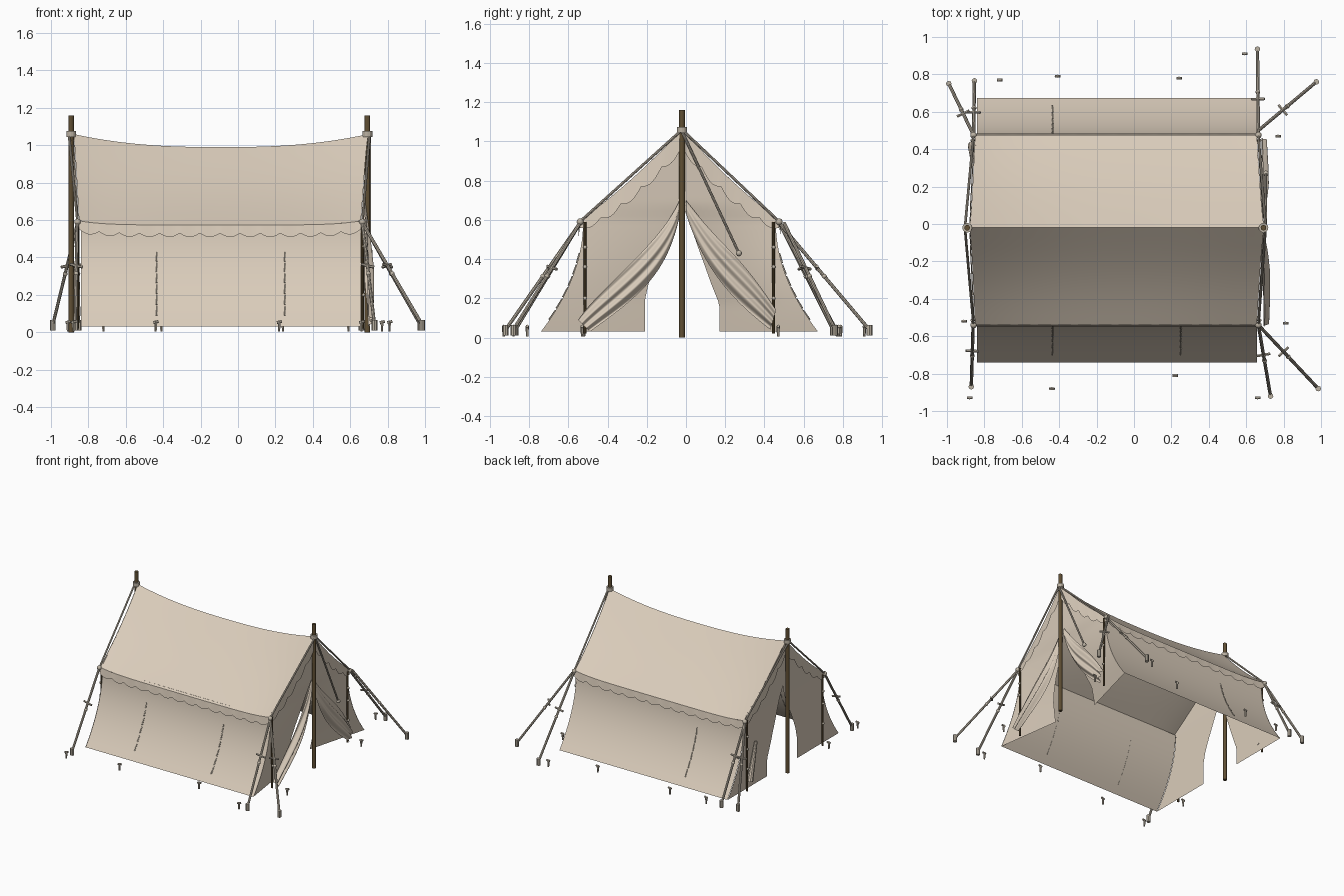
import bpy, bmesh, math
from mathutils import Vector

if "Cube" in bpy.data.objects:
    bpy.data.objects.remove(bpy.data.objects["Cube"])

def material(name, col):
    m = bpy.data.materials.new(name)
    m.diffuse_color = (*col, 1)
    m.use_nodes = True
    m.node_tree.nodes["Principled BSDF"].inputs["Base Color"].default_value = m.diffuse_color
    return m

CLOTH = material("beige canvas", (0.70, 0.605, 0.495))
ROPE = material("light grey rope", (0.50, 0.445, 0.365))
WOOD = material("dark wood", (0.115, 0.078, 0.034))

def finish(name, bm, mat, smooth=True):
    me = bpy.data.meshes.new(name)
    bm.to_mesh(me)
    bm.free()
    me.materials.append(mat)
    for p in me.polygons:
        p.use_smooth = smooth
    ob = bpy.data.objects.new(name, me)
    bpy.context.collection.objects.link(ob)
    return ob

def sheet(name, f, nu, nv, mat=CLOTH):
    """Cloth grid from a function of u, v in 0..1"""
    bm = bmesh.new()
    g = [[bm.verts.new(f(i / nu, j / nv)) for j in range(nv + 1)] for i in range(nu + 1)]
    for i in range(nu):
        for j in range(nv):
            bm.faces.new((g[i][j], g[i + 1][j], g[i + 1][j + 1], g[i][j + 1]))
    return finish(name, bm, mat)

def tube(name, p, q, r, mat, n=8, r2=None):
    p, q = Vector(p), Vector(q)
    bm = bmesh.new()
    bmesh.ops.create_cone(bm, cap_ends=True, segments=n, radius1=r,
                          radius2=r if r2 is None else r2, depth=(q - p).length)
    ob = finish(name, bm, mat, False)
    ob.location = (p + q) / 2
    ob.rotation_mode = 'QUATERNION'
    ob.rotation_quaternion = (q - p).to_track_quat('Z', 'Y')
    return ob

def knot(name, loc, r, mat=ROPE):
    bm = bmesh.new()
    bmesh.ops.create_icosphere(bm, subdivisions=2, radius=r)
    ob = finish(name, bm, mat)
    ob.location = loc
    return ob

def interp(pts, t):
    """Piecewise linear lookup in rising (t, value) pairs"""
    if t <= pts[0][0]:
        return pts[0][1]
    for (a, va), (b, vb) in zip(pts, pts[1:]):
        if t <= b:
            return va + (vb - va) * (t - a) / (b - a)
    return pts[-1][1]

YC = -0.02
EAVE = {-1: -0.54, 1: 0.475}
WALL = {-1: -0.525, 1: 0.458}
# Smooth concave flare of the side walls
wall_y = lambda s, z: WALL[s] + s * 0.215 * max(0, (0.59 - z) / 0.56) ** 2.0

# Roof: sagging ridge and sloping sides
def roof_point(s, u, v):
    t = abs(2 * u - 1)
    x0 = -0.88 + 0.03 * v ** 0.7
    x1 = 0.697 - 0.04 * v ** 0.7
    zr = 0.99 + 0.07 * t ** 2.5
    ze = 0.574 + 0.022 * t ** 6
    z = zr + (ze - zr) * v - 0.022 * math.sin(math.pi * v)
    return (x0 + (x1 - x0) * u, YC + (EAVE[s] - YC) * v, z)

for s, side in ((-1, "front"), (1, "back")):
    sheet(side + "_roof", lambda u, v: roof_point(s, u, v), 40, 10)

    # Scalloped valance below the eave
    def valance(u, v):
        x, y, z = roof_point(s, u, 1)
        return (x, y + s * 0.008 * v, z - v * (0.045 + 0.02 * abs(math.sin(14 * math.pi * u))))
    sheet(side + "_valance", valance, 112, 1)

    # Flared side wall
    def wall(u, v):
        z = 0.03 + 0.555 * v
        return (-0.84 + 1.497 * u, wall_y(s, z), z)
    sheet(side + "_wall", wall, 24, 14)

    # Hanging tie cords on the wall
    for x in ((-0.435, 0.25) if s < 0 else (-0.435,)):
        for k in range(6):
            z0 = 0.09 + k * 0.058
            z1 = z0 + 0.05
            tube("wall_cord", (x, wall_y(s, z0) + s * 0.002, z0),
                 (x + 0.003, wall_y(s, z1) + s * 0.002, z1), 0.005, ROPE, 5, 0.003)

# End walls with an arched opening, valance, roof edge ropes and eave poles
INNER = {-1: [(0.03, -0.21), (0.19, -0.21), (0.28, -0.19), (0.37, -0.155), (0.48, -0.103), (0.58, -0.056), (0.68, YC)],
         1: [(0.03, 0.17), (0.17, 0.17), (0.27, 0.13), (0.36, 0.098), (0.45, 0.065), (0.58, 0.02), (0.68, YC)]}
for e, end in ((-1, "left"), (1, "right")):
    base = 0.655 if e > 0 else -0.843
    lean = lambda z: base + e * 0.036 * max(0, (z - 0.6) / 0.45)
    ue = 1 if e > 0 else 0
    for s, side in ((-1, "front"), (1, "back")):
        edge = sorted((roof_point(s, ue, k / 12)[2], roof_point(s, ue, k / 12)[1]) for k in range(13))
        swing = (0.08 if s < 0 else 0.14) if e > 0 else 0

        def panel(u, v):
            z = 0.03 + 1.025 * v
            yo = wall_y(s, z) if z < 0.59 else interp(edge, z)
            yi = interp(INNER[s], z)
            x = lean(z) - swing * (1 - u) * max(0, 1 - z / 0.68)
            return (x, yi + (yo - yi) * u, z)
        sheet(f"{end}_{side}_end_wall", panel, 8, 40)

        def gable(u, v):
            x, y, z = roof_point(s, ue, u)
            d = (0.085 + 0.03 * abs(math.sin(5 * math.pi * u))) * (1 - 0.55 * u ** 4)
            return (x + e * (0.002 + 0.006 * v * min(1, 4 * u)), y, z - v * d)
        sheet(f"{end}_{side}_gable_valance", gable, 50, 2)

        px = 0.692 if e > 0 else -0.892
        cx = 0.665 if e > 0 else -0.858
        tube("roof_edge_rope", (px + e * 0.012, YC, 1.06), (cx, EAVE[s], 0.592), 0.007, ROPE)
        knot("eave_knot", (cx, EAVE[s], 0.59), 0.018)
        py = -0.515 if s < 0 else 0.447
        tube("eave_pole", (cx, py, 0.02), (cx, py, 0.59), 0.008, WOOD)
        for z in (0.2, 0.36, 0.46):
            knot("eave_pole_tie", (cx + e * 0.006, py, z), 0.01)

    # Main pole with lashing
    tube(end + "_main_pole", (px, YC, 0), (px, YC, 1.16), 0.015, WOOD, 12)
    tube("pole_lashing", (px, YC, 1.045), (px, YC, 1.075), 0.026, ROPE, 12)

# Tied-back door flaps: loose pleated sheets between two edge curves
UP = {-1: ((-0.03, 0.71), (-0.18, 0.485), (-0.39, 0.27), (-0.55, 0.09)),
      1: ((0.0, 0.70), (0.17, 0.5), (0.30, 0.36), (0.46, 0.14))}
LOW = {-1: ((-0.03, 0.63), (-0.12, 0.38), (-0.27, 0.20), (-0.49, 0.03)),
       1: ((0.0, 0.63), (0.1, 0.4), (0.24, 0.21), (0.43, 0.04))}

def along(pts, t):
    """Cubic through four evenly spaced points"""
    w = [math.prod((3 * t - j) / (i - j) for j in range(4) if j != i) for i in range(4)]
    return [sum(k * p[c] for k, p in zip(w, pts)) for c in (0, 1)]

for s, side in ((-1, "front"), (1, "back")):
    def flap(u, v):
        a, b = along(UP[s], u), along(LOW[s], u)
        x = 0.672 + (0.03 if s < 0 else 0.018) * u
        x += 0.03 * math.sin(math.pi * v) * (0.4 + 0.6 * math.sin(math.pi * u))
        x += 0.011 * math.sin(v * 5 * math.pi + 3.5 * u) * min(1, 2 * u)
        return (x, a[0] + (b[0] - a[0]) * v, a[1] + (b[1] - a[1]) * v)
    sheet(side + "_door_flap", flap, 24, 30)
tube("rolled_left_flap", (-0.865, 0.42, 0.09), (-0.862, 0.34, 0.38), 0.024, CLOTH, 10, 0.012)

# Hanging tie rope at the right end
tube("tie_rope", (0.705, YC, 1.05), (0.705, 0.27, 0.43), 0.007, ROPE)
knot("tie_rope_knot", (0.705, 0.27, 0.43), 0.016)

# Guy ropes with toggles and ground stakes
GUYS = [((-0.86, -0.54), (-0.87, -0.87)), ((0.665, -0.54), (0.73, -0.92)),
        ((0.665, -0.54), (0.985, -0.88)), ((0.665, 0.475), (0.66, 0.935)),
        ((0.665, 0.5), (0.975, 0.76)), ((-0.858, 0.475), (-0.853, 0.765)),
        ((-0.858, 0.475), (-0.99, 0.75))]
for a, b in GUYS:
    p, q = Vector((*a, 0.585)), Vector((*b, 0.04))
    tube("guy_rope", p, q, 0.009, ROPE)
    m = p.lerp(q, 0.42)
    d = (q - p).cross(Vector((0, 0, 1))).normalized() * 0.035 + Vector((0, 0, 0.008))
    tube("rope_toggle", m - d, m + d, 0.008, ROPE, 6)
    knot("toggle_knot", p.lerp(q, 0.5), 0.013)
    tube("guy_stake", (q.x, q.y, 0.01), (q.x, q.y, 0.065), 0.015, ROPE, 8)

# Small ground pegs with a hooked head
PEGS = [(-0.44, -0.88), (0.22, -0.81), (0.66, -0.93), (-0.88, -0.93), (0.81, -0.53),
        (-0.91, -0.52), (-0.41, 0.79), (-0.72, 0.77), (0.24, 0.78), (0.59, 0.91), (0.77, 0.47)]
for x, y in PEGS:
    tube("ground_peg", (x, y, 0.005), (x, y, 0.06), 0.006, ROPE, 6, 0.009)
    tube("peg_hook", (x - 0.012, y, 0.052), (x + 0.015, y, 0.058), 0.008, ROPE, 6)
